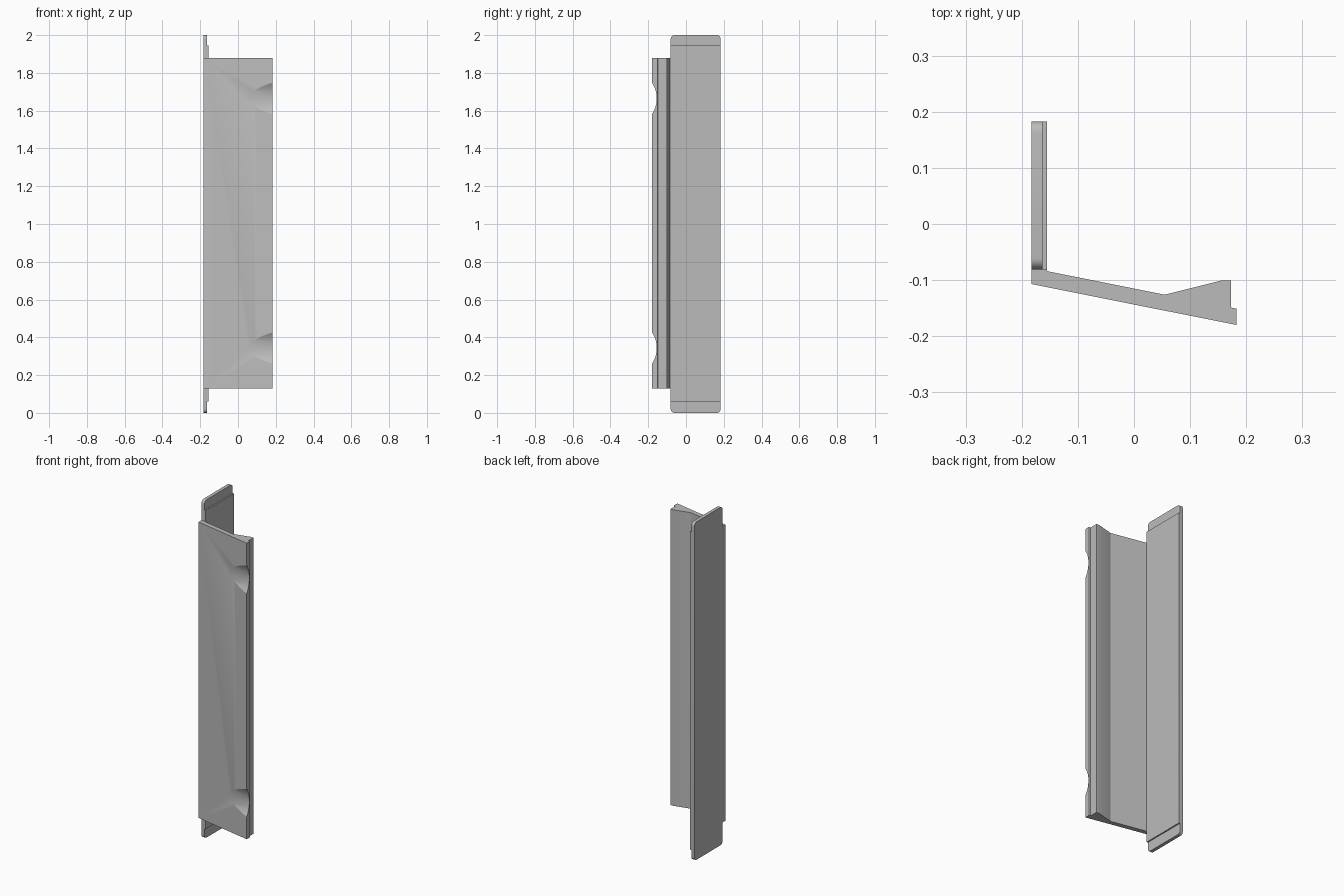
import bpy, bmesh
from mathutils import Vector

cube = bpy.data.objects.get("Cube")
if cube:
    bpy.data.objects.remove(cube, do_unlink=True)

grey = bpy.data.materials.new("plain grey")
grey.use_nodes = True
grey.diffuse_color = (0.5, 0.5, 0.5, 1)
grey.node_tree.nodes["Principled BSDF"].inputs["Base Color"].default_value = (0.5, 0.5, 0.5, 1)


def extrude(name, points, offset, round_corners=0):
    """Extrude a closed outline along an offset, optionally rounding its end corners."""
    bm = bmesh.new()
    face = bm.faces.new([bm.verts.new(p) for p in points])
    result = bmesh.ops.extrude_face_region(bm, geom=[face], use_keep_orig=True)
    moved = [v for v in result["geom"] if isinstance(v, bmesh.types.BMVert)]
    bmesh.ops.translate(bm, verts=moved, vec=Vector(offset))
    bmesh.ops.recalc_face_normals(bm, faces=bm.faces[:])
    if round_corners:
        ends = (min(v.co.z for v in bm.verts), max(v.co.z for v in bm.verts))
        corners = [e for e in bm.edges
                   if all(v.co.z in ends for v in e.verts)
                   and abs(e.verts[0].co.x - e.verts[1].co.x) > 0.001]
        bmesh.ops.bevel(bm, geom=corners, offset=round_corners, segments=6,
                        profile=0.5, affect='EDGES')
    mesh = bpy.data.meshes.new(name)
    bm.to_mesh(mesh)
    bm.free()
    mesh.materials.append(grey)
    obj = bpy.data.objects.new(name, mesh)
    bpy.context.collection.objects.link(obj)
    return obj


def smooth(obj):
    bpy.ops.object.select_all(action='DESELECT')
    obj.select_set(True)
    bpy.context.view_layer.objects.active = obj
    bpy.ops.object.shade_smooth_by_angle(angle=0.35)


# Mounting plate with thinner, rounded tabs at both ends
outer, step, inner = -0.183, -0.163, -0.155
plate_outline = [(outer, 0), (step, 0), (step, 0.06), (inner, 0.06),
                 (inner, 1.945), (step, 1.945), (step, 2), (outer, 2)]
plate = extrude("mounting_plate", [(x, -0.081, z) for x, z in plate_outline],
                (0, 0.264, 0), round_corners=0.02)
smooth(plate)

# Slanted front panel with a thickened free edge and a small lip
panel_outline = [(outer, -0.107), (0.183, -0.18), (0.183, -0.151), (0.173, -0.149),
                 (0.173, -0.101), (0.155, -0.101), (0.055, -0.126),
                 (inner, -0.084), (inner, -0.081), (outer, -0.081)]
panel = extrude("front_panel", [(x, y, 0.128) for x, y in panel_outline], (0, 0, 1.752))

# Two finger scoops in the free edge of the panel
for label, z in (("lower", 0.343), ("upper", 1.665)):
    bpy.ops.mesh.primitive_cylinder_add(vertices=96, radius=0.15, depth=0.6,
                                        location=(0.1, -0.305, z), rotation=(0, 1.570796, 0))
    cutter = bpy.context.object
    cutter.name = label + "_scoop_cutter"
    cutter.data.materials.append(grey)
    cutter.hide_render = True
    cut = panel.modifiers.new(label + "_scoop", 'BOOLEAN')
    cut.operation = 'DIFFERENCE'
    cut.solver = 'EXACT'
    cut.object = cutter
    bpy.context.view_layer.objects.active = panel
    bpy.ops.object.modifier_apply(modifier=cut.name)
    bpy.data.objects.remove(cutter, do_unlink=True)
smooth(panel)
